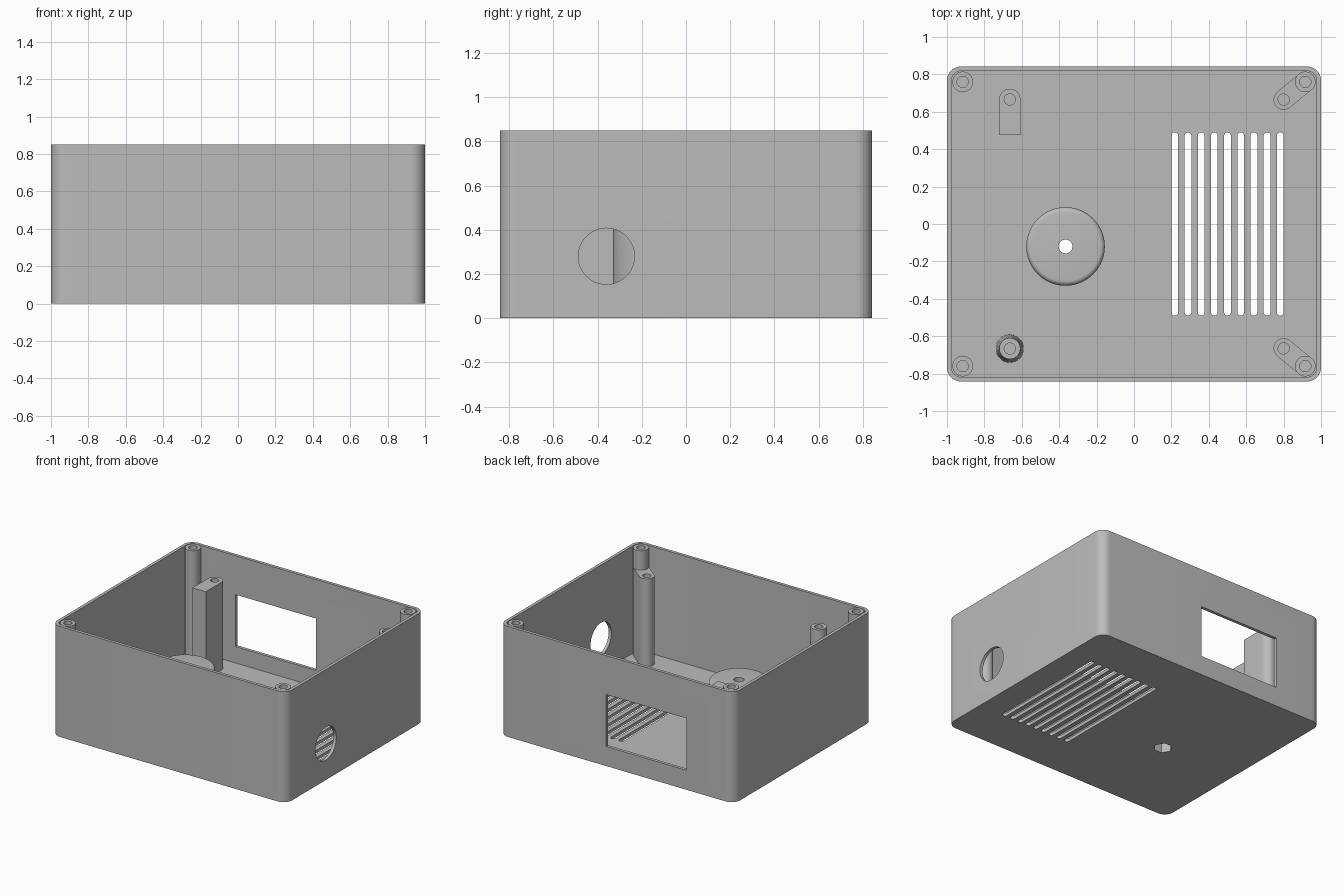
import bpy, bmesh, math

cube = bpy.data.objects.get("Cube")
if cube:
    bpy.data.objects.remove(cube, do_unlink=True)

grey = bpy.data.materials.new("plain grey")
grey.use_nodes = True
grey.diffuse_color = (0.5, 0.5, 0.5, 1)
grey.node_tree.nodes["Principled BSDF"].inputs["Base Color"].default_value = (0.5, 0.5, 0.5, 1)

HX, HY, H = 1.0, 0.842, 0.85      # half width, half depth, height
WALL, CORNER = 0.024, 0.075
POST_R, SCREW_R, LOW = 0.055, 0.03, 0.70


def arc(cx, cy, r, start, end, steps):
    """Points along an arc, angles in degrees."""
    angles = [math.radians(start + (end - start) * i / steps) for i in range(steps + 1)]
    return [(cx + r * math.cos(a), cy + r * math.sin(a)) for a in angles]


def circle(cx, cy, r, n=40):
    return arc(cx, cy, r, 0, 360, n)[:-1]


def rounded_rect(hx, hy, r):
    pts = []
    for i, (sx, sy) in enumerate([(1, 1), (-1, 1), (-1, -1), (1, -1)]):
        pts += arc(sx * (hx - r), sy * (hy - r), r, 90 * i, 90 * i + 90, 10)
    return pts


def capsule(x0, y0, x1, y1, r):
    a = math.degrees(math.atan2(y1 - y0, x1 - x0))
    return arc(x1, y1, r, a - 90, a + 90, 16) + arc(x0, y0, r, a + 90, a + 270, 16)


def prism(name, pts, z0, z1, taper=None):
    """Extrude an outline upward; taper=(cx, cy, scale) narrows the top."""
    bm = bmesh.new()
    low = [bm.verts.new((x, y, z0)) for x, y in pts]
    if taper:
        cx, cy, s = taper
        pts = [(cx + (x - cx) * s, cy + (y - cy) * s) for x, y in pts]
    top = [bm.verts.new((x, y, z1)) for x, y in pts]
    bm.faces.new(low[::-1])
    bm.faces.new(top)
    n = len(pts)
    for i in range(n):
        j = (i + 1) % n
        bm.faces.new((low[i], low[j], top[j], top[i]))
    bmesh.ops.recalc_face_normals(bm, faces=bm.faces)
    mesh = bpy.data.meshes.new(name)
    bm.to_mesh(mesh)
    bm.free()
    mesh.materials.append(grey)
    obj = bpy.data.objects.new(name, mesh)
    bpy.context.collection.objects.link(obj)
    return obj


def activate(obj):
    bpy.ops.object.select_all(action='DESELECT')
    obj.select_set(True)
    bpy.context.view_layer.objects.active = obj


def cut(cutter, *targets):
    """Subtract the cutter from each target, then discard it."""
    cutter.hide_render = True
    for target in targets:
        activate(target)
        mod = target.modifiers.new("cut", 'BOOLEAN')
        mod.operation = 'DIFFERENCE'
        mod.solver = 'EXACT'
        mod.object = cutter
        bpy.ops.object.modifier_apply(modifier=mod.name)
    bpy.data.objects.remove(cutter, do_unlink=True)


parts = []

# Open-topped case
case = prism("case", rounded_rect(HX, HY, CORNER), 0, H)
cut(prism("cavity", rounded_rect(HX - WALL, HY - WALL, CORNER - WALL), WALL, H + 0.1), case)
parts.append(case)

# Rectangular window in the back wall
window = [(-0.595, 0.75), (0.09, 0.75), (0.09, 0.9), (-0.595, 0.9)]
cut(prism("window_cutter", window, 0.15, 0.55), case)

# Round cable hole in the left wall
port = prism("port_cutter", circle(0, 0, 0.127, 48), -0.1, 0.1)
port.rotation_euler = (0, math.pi / 2, 0)
port.location = (HX, -0.36, 0.28)
bpy.context.view_layer.update()
cut(port, case)

# Vent slots in the floor
for i in range(9):
    x = 0.218 + i * 0.0705
    cut(prism("slot_cutter", capsule(x, -0.472, x, 0.472, 0.018), -0.05, 0.1), case)

# Mounting boss with a rounded rim, a bolt hole and a hexagonal nut pocket
BX, BY = -0.366, -0.12
boss = prism("mounting_boss", circle(BX, BY, 0.21, 64), 0.01, 0.42)
bm = bmesh.new()
bm.from_mesh(boss.data)
rim = [e for e in bm.edges if all(v.co.z > 0.4 for v in e.verts)]
bmesh.ops.bevel(bm, geom=rim, offset=0.026, segments=5, profile=0.5, affect='EDGES')
bm.to_mesh(boss.data)
bm.free()
cut(prism("bolt_cutter", circle(BX, BY, 0.037), -0.1, 0.6), case, boss)
cut(prism("nut_cutter", circle(BX, BY, 0.067, 6), -0.1, 0.2), case, boss)
parts.append(boss)


def screw_hole(post, x, y, top):
    cut(prism("screw_cutter", circle(x, y, SCREW_R, 24), top - 0.3, top + 0.1), post)
    parts.append(post)


# Full-height lid posts in the corners
CX, CY = 0.916, 0.76
for sx, side in ((1, "left"), (-1, "right")):
    for sy, end in ((1, "back"), (-1, "front")):
        x, y = sx * CX, sy * CY
        post = prism(f"corner_post_{end}_{side}", circle(x, y, POST_R), 0.01, H - 0.001)
        screw_hole(post, x, y, H)

# Lower board posts joined to the left corners by webs
for sy, end in ((1, "back"), (-1, "front")):
    x, y = 0.80, sy * 0.665
    post = prism(f"board_post_{end}_left", capsule(x, y, CX, sy * CY, POST_R - 0.001), 0.01, LOW)
    screw_hole(post, x, y, LOW)

# Board post with a square-ended rib
PX, PY = -0.664, 0.666
rib = arc(PX, PY, 0.057, 0, 180, 20) + [(PX - 0.057, 0.475), (PX + 0.057, 0.475)]
screw_hole(prism("board_post_back_right", rib, 0.01, LOW), PX, PY, LOW)

# Free-standing tapered board post
post = prism("board_post_front_right", circle(PX, -PY, 0.075), 0.01, LOW, (PX, -PY, 0.75))
screw_hole(post, PX, -PY, LOW)

for part in parts:
    activate(part)
    bpy.ops.object.shade_smooth_by_angle(angle=math.radians(30))
